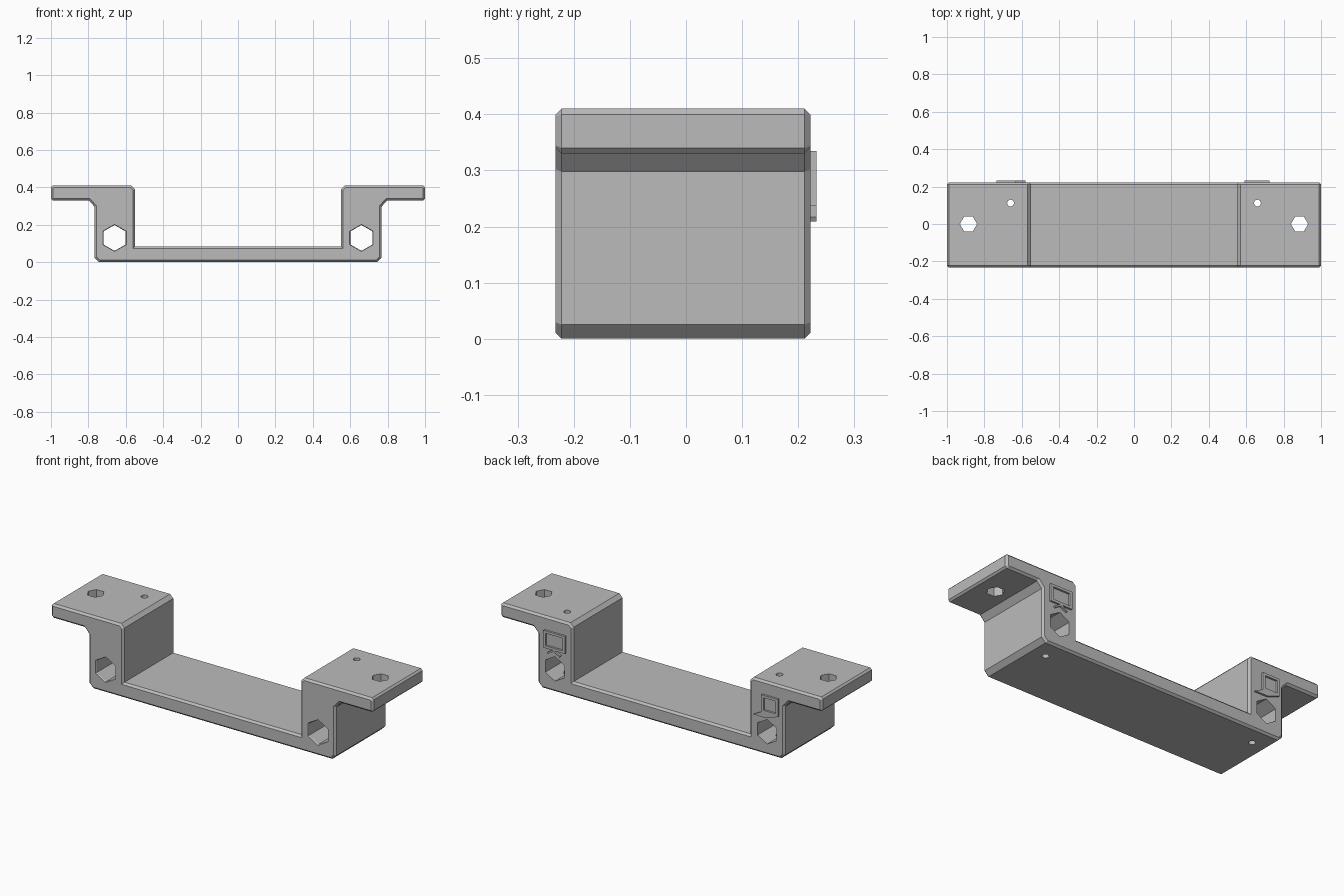
import bpy, bmesh, math
from mathutils import Vector, Matrix

if "Cube" in bpy.data.objects:
    bpy.data.objects.remove(bpy.data.objects["Cube"])

grey = bpy.data.materials.new("grey plastic")
grey.use_nodes = True
colour = (0.5, 0.5, 0.5, 1)
grey.diffuse_color = colour
grey.node_tree.nodes["Principled BSDF"].inputs["Base Color"].default_value = colour

FRONT, BACK, CHAMFER = -0.233, 0.222, 0.011


def finish(bm, name):
    bmesh.ops.recalc_face_normals(bm, faces=bm.faces[:])
    mesh = bpy.data.meshes.new(name)
    bm.to_mesh(mesh)
    bm.free()
    mesh.materials.append(grey)
    ob = bpy.data.objects.new(name, mesh)
    bpy.context.collection.objects.link(ob)
    return ob


def plate(name, outline, y0, y1, chamfer=0):
    """Extrude an (x, z) outline along y, with optional chamfered rims."""
    bm = bmesh.new()
    face = bm.faces.new([bm.verts.new((x, y0, z)) for x, z in outline])
    new = bmesh.ops.extrude_face_region(bm, geom=[face])["geom"]
    verts = [v for v in new if isinstance(v, bmesh.types.BMVert)]
    bmesh.ops.translate(bm, verts=verts, vec=(0, y1 - y0, 0))
    bmesh.ops.recalc_face_normals(bm, faces=bm.faces[:])
    if chamfer:
        rims = [e for e in bm.edges if abs(e.verts[0].co.y - e.verts[1].co.y) < 1e-5]
        bmesh.ops.bevel(bm, geom=rims, offset=chamfer, segments=1,
                        affect='EDGES', clamp_overlap=False)
    return finish(bm, name)


def cut(ob, sides, r1, r2, depth, place, rot):
    """Drill a prism or cone shaped hole."""
    bm = bmesh.new()
    bmesh.ops.create_cone(bm, cap_ends=True, segments=sides, radius1=r1,
                          radius2=r2, depth=depth)
    bmesh.ops.transform(bm, matrix=Matrix.Translation(place) @ rot, verts=bm.verts[:])
    cutter = finish(bm, "hole_cutter")
    cutter.hide_render = True
    mod = ob.modifiers.new("hole", 'BOOLEAN')
    mod.operation, mod.solver, mod.object = 'DIFFERENCE', 'EXACT', cutter
    bpy.context.view_layer.objects.active = ob
    bpy.ops.object.modifier_apply(modifier=mod.name)
    bpy.data.objects.remove(cutter)


# Bracket: half profile from the floor centre out to the flange, then mirrored
half = [(0.55, 0.085), (0.55, 0.39), (0.57, 0.41), (0.99, 0.41), (1, 0.4),
        (1, 0.34), (0.99, 0.33), (0.797, 0.33), (0.768, 0.298),
        (0.768, 0.025), (0.743, 0)]
profile = half + [(-x, z) for x, z in reversed(half)]
bracket = plate("bracket", profile, FRONT, BACK, CHAMFER)

# Holes: hex passage with flared front, hex screw hole, small round pin hole
to_y = Matrix.Rotation(math.radians(90), 4, 'X')
for side in (-1, 1):
    # local y maps to z, so one point of the hexagon faces up
    cut(bracket, 6, 0.069, 0.069, 1, (side * 0.66, 0, 0.13), to_y)
    cut(bracket, 6, 0.067, 0.077, 0.02, (side * 0.66, FRONT + 0.001, 0.13), to_y)
    cut(bracket, 6, 0.046, 0.046, 0.3, (side * 0.885, 0, 0.37),
        Matrix.Rotation(math.radians(90), 4, 'Z'))
    cut(bracket, 16, 0.018, 0.018, 1, (side * 0.66, 0.112, 0.2), Matrix())


# Raised symbols on the back
def bar(name, a, b, width):
    a, b = Vector(a), Vector(b)
    d = (b - a).normalized() * width / 2
    n = Vector((-d.y, d.x))
    plate(name, [a - d + n, a - d - n, b + d - n, b + d + n], BACK - 0.005, 0.233)


def frame(name, x0, x1, z0, z1, w):
    h = w / 2
    corners = [(x0 + h, z0 + h), (x1 - h, z0 + h), (x1 - h, z1 - h), (x0 + h, z1 - h)]
    for i in range(4):
        bar(f"{name}_{i + 1}", corners[i], corners[(i + 1) % 4], w)


frame("monitor_frame", 0.59, 0.725, 0.237, 0.335, 0.014)
for i, (a, b) in enumerate([((0.66, 0.235), (0.625, 0.215)),
                            ((0.66, 0.235), (0.695, 0.215))]):
    bar(f"monitor_leg_{i + 1}", a, b, 0.009)
frame("laptop_frame", -0.735, -0.63, 0.237, 0.335, 0.014)
plate("laptop_base", [(-0.735, 0.237), (-0.63, 0.237), (-0.58, 0.211), (-0.66, 0.211)],
      BACK - 0.005, 0.233)
